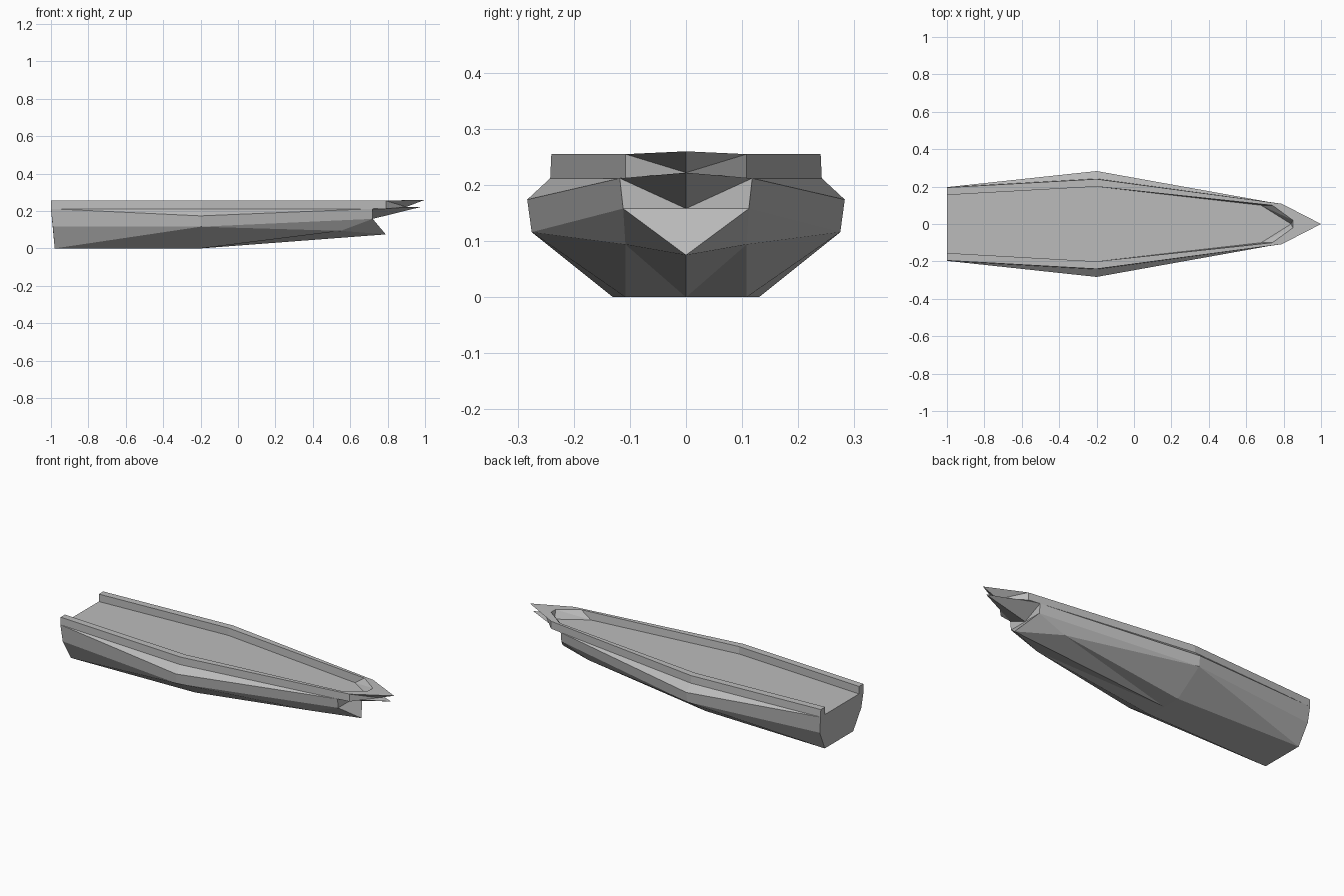
import bpy
import bmesh
from mathutils import Vector

cube = bpy.data.objects.get("Cube")
if cube:
    bpy.data.objects.remove(cube, do_unlink=True)

# Single grey paint
grey = bpy.data.materials.new("hull_grey")
grey.use_nodes = True
colour = (0.5, 0.5, 0.5, 1)
grey.diffuse_color = colour
grey.node_tree.nodes["Principled BSDF"].inputs["Base Color"].default_value = colour

# Corner points of the left half
points = {
    # stern
    "stern_deck_mid": (-1, 0, .212), "stern_deck": (-1, .155, .212),
    "stern_rail_in": (-1, .155, .255), "stern_rail_out": (-1, .195, .255),
    "stern_side": (-1, .197, .212), "stern_chine": (-.99, .19, .116),
    "stern_bottom": (-.98, .13, 0), "stern_keel": (-.98, 0, 0),
    # widest section
    "deck": (-.2, .2, .212), "rail_in": (-.2, .2, .255), "rail_out": (-.2, .24, .255),
    "side": (-.2, .242, .212), "knuckle": (-.2, .283, .174), "chine": (-.2, .275, .116),
    "bottom": (-.2, .108, 0), "keel": (-.2, 0, 0),
    # bow
    "bow_deck": (.68, .1, .212), "bow_rail_in": (.74, .1, .255),
    "bow_rail_out": (.79, .108, .255), "bow_side": (.72, .118, .212),
    "prow_low": (.79, .108, .212), "bow_chine": (.55, .108, .094),
    "cheek": (.72, .112, .158), "throat": (.72, 0, .158), "forefoot": (.79, 0, .075),
    "deck_tip": (.84, 0, .212), "rim": (.85, .02, .257), "notch": (.9, 0, .222),
    "ram_tip": (.98, 0, .222), "spike_tip": (1, 0, .26),
}

faces = [
    # transom
    "stern_keel stern_bottom stern_chine stern_side stern_rail_out stern_rail_in stern_deck stern_deck_mid",
    # recessed deck and rails
    "stern_deck_mid stern_deck deck bow_deck deck_tip",
    "stern_deck stern_rail_in rail_in deck",
    "deck rail_in bow_rail_in bow_deck",
    "stern_rail_in stern_rail_out rail_out rail_in",
    "rail_in rail_out bow_rail_out bow_rail_in",
    "stern_rail_out stern_side side rail_out",
    "rail_out side bow_side prow_low bow_rail_out",
    # bulging sides
    "stern_side knuckle side", "side knuckle bow_side",
    "stern_side stern_chine chine knuckle",
    "knuckle chine cheek bow_side", "chine bow_chine cheek",
    # underside
    "stern_chine stern_bottom chine", "stern_bottom bottom chine",
    "stern_bottom stern_keel keel bottom",
    "chine bottom bow_chine", "bottom keel bow_chine",
    "keel forefoot bow_chine", "bow_chine forefoot cheek",
    # forefoot, lower ram and upper spike
    "cheek forefoot throat", "bow_side cheek throat",
    "bow_side throat ram_tip", "bow_side ram_tip notch",
    "bow_side notch prow_low", "prow_low notch bow_rail_out",
    "bow_rail_out notch spike_tip", "bow_rail_out spike_tip rim",
    "bow_rail_in bow_rail_out rim", "bow_deck bow_rail_in rim",
    "bow_deck rim deck_tip",
]

bm = bmesh.new()
for mirror in (1, -1):
    verts = {n: bm.verts.new(Vector((x, y * mirror, z))) for n, (x, y, z) in points.items()}
    for names in faces:
        bm.faces.new([verts[n] for n in names.split()])
    # small closing piece where the two rims meet
    if mirror == 1:
        first = verts
for ring in ("rim", "spike_tip"), ("rim", "deck_tip"):
    bm.faces.new([first[ring[0]], first[ring[1]], verts[ring[0]]])
bmesh.ops.remove_doubles(bm, verts=bm.verts, dist=0.001)
bmesh.ops.recalc_face_normals(bm, faces=bm.faces)

mesh = bpy.data.meshes.new("hull")
bm.to_mesh(mesh)
bm.free()
mesh.materials.append(grey)
hull = bpy.data.objects.new("hull", mesh)
bpy.context.collection.objects.link(hull)
